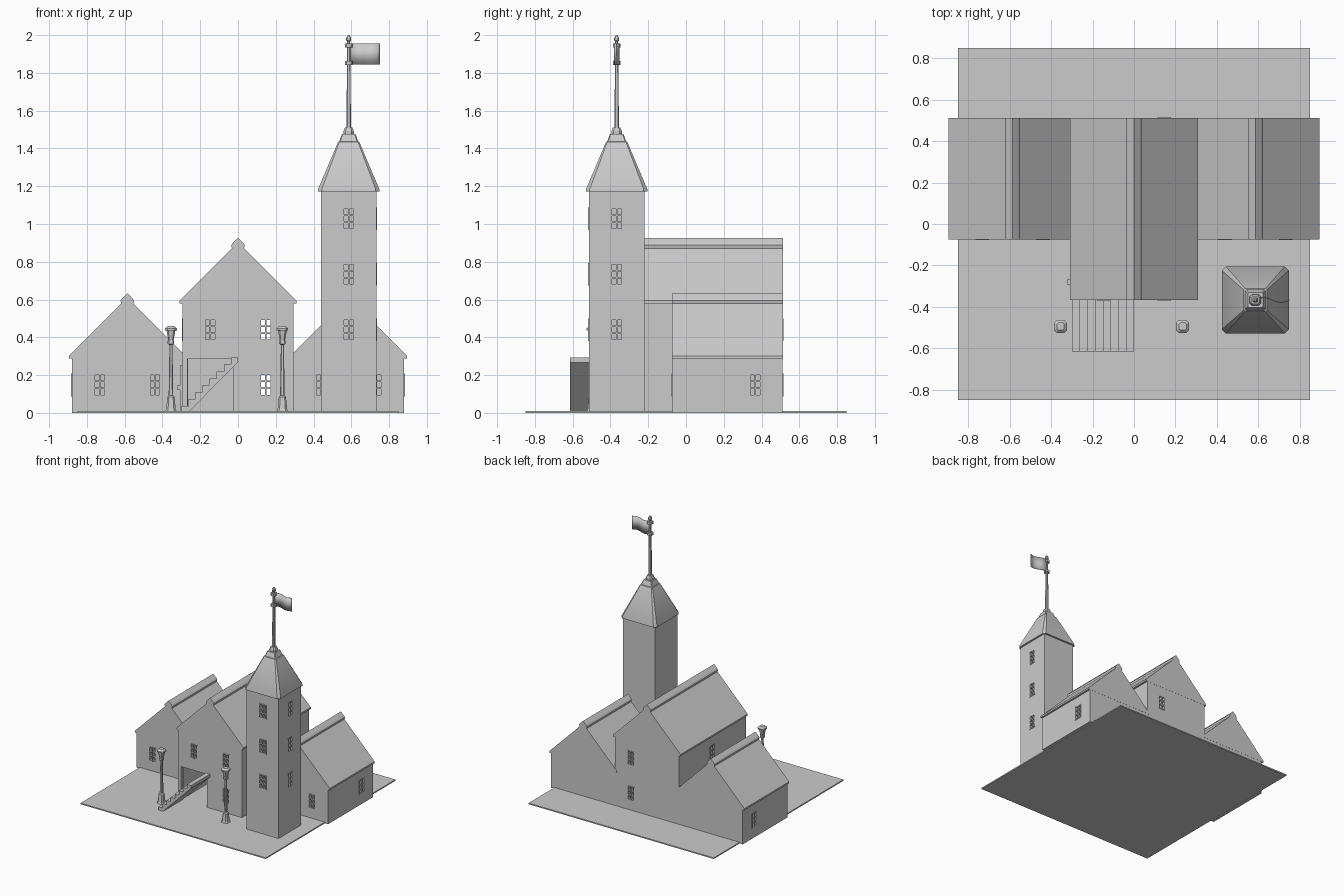
import bpy, bmesh, math
from mathutils import Matrix, Vector

if "Cube" in bpy.data.objects:
    bpy.data.objects.remove(bpy.data.objects["Cube"])

U = 0.293            # wall module size
T = 0.028            # wall thickness


def finish(name, bm):
    bmesh.ops.recalc_face_normals(bm, faces=bm.faces)
    me = bpy.data.meshes.new(name)
    bm.to_mesh(me)
    bm.free()
    ob = bpy.data.objects.new(name, me)
    bpy.context.collection.objects.link(ob)
    return ob


def add_box(bm, lo, hi, M=Matrix()):
    size = [b - a for a, b in zip(lo, hi)]
    mid = [(a + b) / 2 for a, b in zip(lo, hi)]
    bmesh.ops.create_cube(bm, size=1, matrix=M @ Matrix.Translation(mid) @ Matrix.Diagonal((*size, 1)))


def prism(name, pts, y0, y1, dx=0, dz=0):
    """Extrude an x-z outline along y."""
    bm = bmesh.new()
    f = bm.faces.new([bm.verts.new((x + dx, y0, z + dz)) for x, z in pts])
    ext = bmesh.ops.extrude_face_region(bm, geom=[f], use_keep_orig=True)
    bmesh.ops.translate(bm, vec=(0, y1 - y0, 0),
                        verts=[v for v in ext['geom'] if isinstance(v, bmesh.types.BMVert)])
    return finish(name, bm)


def stack(name, x, y, rings, cut=0.4):
    """Loft of squares with cut corners: rings are (half width, z)."""
    bm = bmesh.new()
    loops = []
    for r, z in rings:
        k = r * (1 - cut)
        loop = [(k, -r), (r, -k), (r, k), (k, r), (-k, r), (-r, k), (-r, -k), (-k, -r)]
        loops.append([bm.verts.new((x + a, y + b, z)) for a, b in loop])
    for a, b in zip(loops, loops[1:]):
        for i in range(8):
            bm.faces.new((a[i], a[(i + 1) % 8], b[(i + 1) % 8], b[i]))
    bm.faces.new(loops[0][::-1])
    bm.faces.new(loops[-1])
    return finish(name, bm)


def panel(bm, M, hole=None):
    """One wall module facing local -y, with an optional rectangular hole."""
    def quad(x0, x1, z0, z1):
        if x1 - x0 > 1e-5 and z1 - z0 > 1e-5:
            bm.faces.new([bm.verts.new(M @ Vector((x, 0, z)))
                          for x, z in ((x0, z0), (x1, z0), (x1, z1), (x0, z1))])
    h = U / 2
    if not hole:
        return quad(-h, h, 0, U)
    w, z0, z1 = hole
    quad(-h, -w, 0, U)
    quad(w, h, 0, U)
    quad(-w, w, 0, z0)
    quad(-w, w, z1, U)


WIN = (0.033, 0.088, 0.208)


def add_window(bm, M):
    w, z0, z1 = WIN
    f, y0, y1 = 0.008, -0.004, T
    for x in (-w + f / 2, 0, w - f / 2):
        add_box(bm, (x - f / 2, y0, z0), (x + f / 2, y1, z1), M)
    for k in range(4):
        z = z0 + f / 2 + k * (z1 - z0 - f) / 3
        add_box(bm, (-w, y0 + 0.001, z - f / 2), (w, y1 - 0.001, z + f / 2), M)


def building(name, cx, cy, nx, ny, floors, windows, sides=(0, 1, 2, 3), door=None):
    """Sides: 0 front, 1 right, 2 back, 3 left. Windows are (side, module, floor)."""
    walls, wins = bmesh.new(), bmesh.new()
    for s in sides:
        n, d = (nx, ny) if s % 2 == 0 else (ny, nx)
        for i in range(n):
            for fl in range(floors):
                M = (Matrix.Translation((cx, cy, 0)) @ Matrix.Rotation(s * math.pi / 2, 4, 'Z')
                     @ Matrix.Translation(((i - (n - 1) / 2) * U, -d * U / 2, fl * U)))
                key = (s, i, fl)
                if key in windows:
                    panel(walls, M, WIN)
                    add_window(wins, M)
                else:
                    panel(walls, M, (0.12, 0, 0.284) if key == door else None)
    bmesh.ops.remove_doubles(walls, verts=walls.verts, dist=1e-5)
    me = bpy.data.meshes.new(name + "_walls")
    walls.to_mesh(me)
    walls.free()
    ob = bpy.data.objects.new(name + "_walls", me)
    bpy.context.collection.objects.link(ob)
    mod = ob.modifiers.new("thickness", 'SOLIDIFY')
    mod.thickness, mod.offset, mod.use_even_offset = T, -1, True
    finish(name + "_windows", wins)


# Ground slab
bm = bmesh.new()
add_box(bm, (-0.85, -0.85, 0), (0.85, 0.85, 0.01))
finish("ground_slab", bm)

# Three houses and the tower
yb = 0.512
yc = yb - U
building("left_house", -2 * U, yc, 2, 2, 1, {(0, 0, 0), (0, 1, 0), (3, 0, 0)}, (0, 2, 3))
building("right_house", 2 * U, yc, 2, 2, 1, {(0, 0, 0), (0, 1, 0), (1, 1, 0)}, (0, 1, 2))
building("middle_house", 0, yb - 1.5 * U, 2, 3, 2,
         {(0, 0, 1), (0, 1, 1), (0, 1, 0), (2, 0, 0), (2, 0, 1), (3, 1, 1)}, door=(0, 0, 0))
tx, ty = 2 * U, yb - 3 * U
building("tower", tx, ty, 1, 1, 4, {(s, 0, f) for s in (0, 1) for f in (1, 2, 3)})

# Gabled roofs with ridge cap
half = [(0.309, -0.006), (0.309, 0.008), (0.032, 0.285), (0.036, 0.302), (0.028, 0.313)]
gable = half + [(0, 0.34)] + [(-x, z) for x, z in reversed(half)]
for name, x, n, z in (("left_roof", -2 * U, 2, U), ("middle_roof", 0, 3, 2 * U), ("right_roof", 2 * U, 2, U)):
    prism(name, gable, yb - n * U - 0.001, yb + 0.001, x, z)

# Tower roof, pole and flag
stack("tower_roof", tx, ty, [(0.152, 1.172), (0.162, 1.172), (0.162, 1.185), (0.056, 1.435),
                             (0.05, 1.438), (0.036, 1.476)], 0.12)
stack("flag_pole", tx, ty, [(0.027, 1.47), (0.027, 1.492), (0.02, 1.51), (0.012, 1.512), (0.008, 1.965),
                            (0.013, 1.972), (0.013, 1.985), (0.004, 2.0)])
for i, z in enumerate((1.853, 1.945)):
    stack("flag_ring_%d" % (i + 1), tx, ty, [(0.02, z - 0.011), (0.02, z + 0.011)])
N = 12
wave = [(tx + 0.165 * i / N, ty + 0.012 * math.sin(2 * math.pi * i / N)) for i in range(N + 1)]
bm = bmesh.new()
cols = [[bm.verts.new((x, y, z)) for z in (1.845, 1.955)] for x, y in wave]
for a, b in zip(cols, cols[1:]):
    bm.faces.new((a[0], b[0], b[1], a[1]))
flag = finish("flag", bm)
m = flag.modifiers.new("thickness", 'SOLIDIFY')
m.thickness, m.offset = 0.005, 0

# Outside stair with sloped underside
S = U / 8
steps = [(-0.3, 0)]
for i in range(8):
    x0 = -0.3 + 0.0375 * i
    steps += [(x0, S * (i + 1)), (x0 + 0.0375, S * (i + 1))]
prism("stairs", steps + [(0, 0.268), (-0.266, 0)], -0.615, ty)

# Side door of the middle house with knob
bm = bmesh.new()
add_box(bm, (-0.306, -0.30, 0), (-0.29, -0.135, 0.25))
add_box(bm, (-0.323, -0.293, 0.12), (-0.305, -0.268, 0.145))
finish("side_door", bm)

# Street lamps
for name, x in (("left_lamp", -0.355), ("right_lamp", 0.235)):
    stack(name, x, -0.495, [(0.029, 0), (0.029, 0.012), (0.025, 0.02), (0.019, 0.085), (0.012, 0.092),
                            (0.008, 0.36), (0.017, 0.366), (0.017, 0.382), (0.014, 0.384), (0.023, 0.435),
                            (0.031, 0.437), (0.031, 0.447), (0.018, 0.459)])

for ob in bpy.data.objects:
    if ob.name in ("tower_roof", "flag"):
        bpy.context.view_layer.objects.active = ob
        ob.select_set(True)
bpy.ops.object.shade_smooth_by_angle()
